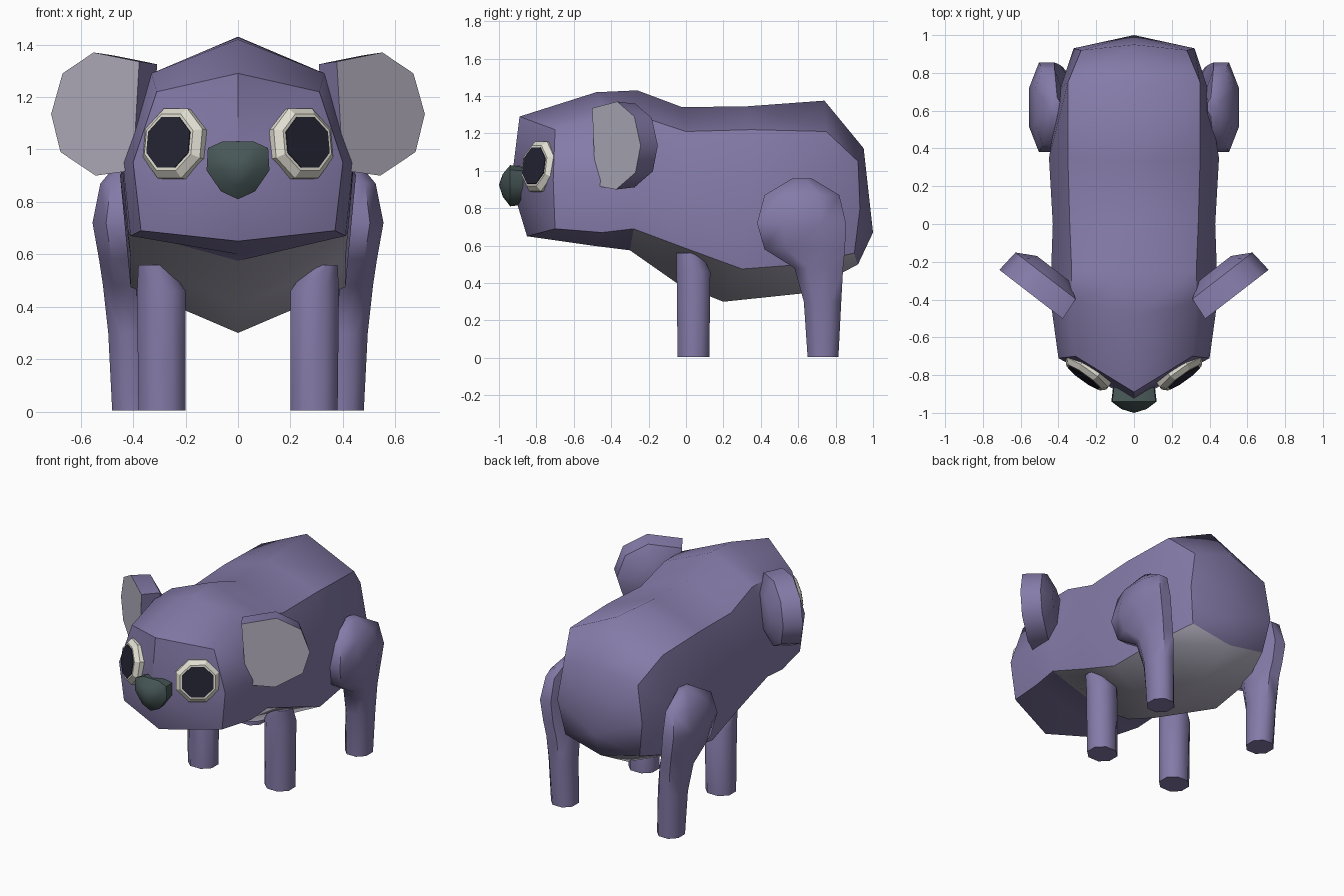
import bpy, bmesh, math
from mathutils import Vector

cube = bpy.data.objects.get("Cube")
if cube:
    bpy.data.objects.remove(cube, do_unlink=True)


def material(name, rgb):
    m = bpy.data.materials.new(name)
    m.use_nodes = True
    m.diffuse_color = (*rgb, 1)
    bsdf = next(n for n in m.node_tree.nodes if n.type == 'BSDF_PRINCIPLED')
    bsdf.inputs["Base Color"].default_value = (*rgb, 1)
    return m


FUR = material("purple fur", (0.235, 0.198, 0.395))
PALE = material("pale grey fur", (0.47, 0.45, 0.54))
WHITE = material("eye white", (0.76, 0.74, 0.65))
DARK = material("pupil", (0.018, 0.018, 0.034))
NOSE = material("nose grey green", (0.064, 0.095, 0.095))


def loft(name, rings, mats, start=None, end=None, rule=None, angle=50):
    """Skin closed rings; each end is a cap or a fan to a pole point.
    rule(segment, side) gives the material index of a face."""
    rule = rule or (lambda seg, side: 0)
    bm = bmesh.new()
    loops = [[bm.verts.new(p) for p in r] for r in rings]
    n = len(rings[0])
    for i, (a, b) in enumerate(zip(loops, loops[1:])):
        for j in range(n):
            k = (j + 1) % n
            bm.faces.new((a[j], a[k], b[k], b[j])).material_index = rule(i, j)
    for loop, pole, seg in ((loops[0], start, -1), (loops[-1], end, len(loops) - 1)):
        if pole is None:
            bm.faces.new(loop).material_index = rule(seg, 0)
        else:
            v = bm.verts.new(pole)
            for j in range(n):
                bm.faces.new((loop[j], loop[(j + 1) % n], v)).material_index = rule(seg, j)
    bmesh.ops.recalc_face_normals(bm, faces=bm.faces)
    for f in bm.faces:
        f.smooth = True
    me = bpy.data.meshes.new(name)
    bm.to_mesh(me)
    bm.free()
    me.set_sharp_from_angle(angle=math.radians(angle))
    for m in mats:
        me.materials.append(m)
    ob = bpy.data.objects.new(name, me)
    bpy.context.collection.objects.link(ob)
    return ob


def flip(points, s):
    return [(s * p[0], p[1], p[2]) for p in points]


def box_ring(z, x0, x1, y0, y1, c=0.28):
    """Rectangle with cut corners at height z."""
    cx, cy, hx, hy = (x0 + x1) / 2, (y0 + y1) / 2, (x1 - x0) / 2, (y1 - y0) / 2
    k = 1 - 2 * c
    unit = [(1, k), (k, 1), (-k, 1), (-1, k), (-1, -k), (-k, -1), (k, -1), (1, -k)]
    return [(cx + u * hx, cy + v * hy, z) for u, v in unit]


# Head and body in one skin: each half ring runs top, shoulder, side, low, bottom
halves = [
    [(0, -.89, 1.29), (.31, -.70, 1.22), (.40, -.71, .95), (.37, -.70, .69), (0, -.85, .65)],
    [(0, -.48, 1.42), (.33, -.42, 1.29), (.44, -.42, .95), (.41, -.45, .67), (0, -.50, .60)],
    [(0, -.26, 1.43), (.33, -.24, 1.29), (.44, -.28, .92), (.42, -.28, .69), (0, -.30, .575)],
    [(0, -.02, 1.34), (.34, 0, 1.21), (.43, 0, .92), (.41, 0, .585), (0, -.05, .40)],
    [(0, .33, 1.345), (.35, .35, 1.22), (.45, .35, .90), (.41, .30, .475), (0, .20, .30)],
    [(0, .74, 1.375), (.35, .75, 1.21), (.39, .72, .85), (.38, .63, .50), (0, .63, .345)],
    [(0, .95, 1.12), (.28, .92, 1.05), (.32, .93, .80), (.28, .90, .56), (0, .92, .50)],
]
rings = [h + flip(h[3:0:-1], -1) for h in halves]
loft("body", rings, [FUR, PALE], (0, -.935, .93), (0, 1.0, .67),
     rule=lambda seg, side: int(2 <= seg <= 5 and side in (3, 4)))

# Nose
nose = [(0, 1.03), (.06, 1.03), (.115, 1.005), (.12, .92), (.065, .84), (0, .81)]
nose += [(-x, z) for x, z in nose[4:0:-1]]
nose_rings = [[(x * k, y, .925 + (z - .925) * k) for x, z in nose]
              for y, k in ((-.86, .92), (-.94, 1), (-.98, .55))]
loft("nose", nose_rings, [NOSE], None, (0, -1.0, .925))

# Rounded ear outline, across and up, with a straight inner edge
ear = [(-.20, .20), (.02, .235), (.17, .155), (.225, 0), (.18, -.145), (.01, -.235), (-.17, -.215)]

for side, s in (("left", 1), ("right", -1)):
    # Ear: flat pale front, domed back
    c, u, n = Vector((.535, -.38, 1.135)), Vector((.79, .61, 0)), Vector((.61, -.79, 0))
    ear_rings = [flip([c + u * a * k - n * d + Vector((0, 0, b * k)) for a, b in ear], s)
                 for d, k in ((0, 1), (.125, .95), (.18, .5))]
    loft(side + "_ear", ear_rings, [FUR, PALE], rule=lambda seg, j: int(seg == -1))

    # Eye: bevelled white disc with a dark plate on top
    n = Vector((.575, -.80, .15)).normalized()
    u = Vector((.81, .58, 0)).normalized()
    v = u.cross(n)
    c = Vector((.245, -.785, 1.022))

    def disc(r, d):
        turn = [math.radians(22.5 + 45 * i) for i in range(8)]
        return flip([c + n * d + (u * math.cos(t) + v * math.sin(t)) * r for t in turn], s)

    loft(side + "_eye", [disc(.145, -.05), disc(.145, .008), disc(.118, .034)], [WHITE], angle=30)
    loft(side + "_pupil", [disc(.106, .03), disc(.106, .038)], [DARK], angle=30)

    # Front leg: straight post
    post = [box_ring(.005, .20, .38, -.045, .125),
            box_ring(.46, .20, .385, -.05, .13),
            box_ring(.56, .27, .38, -.05, .08)]
    loft(side + "_front_leg", [flip(r, s) for r in post], [FUR])

    # Hind leg: wide thigh narrowing to a post
    spans = [(.005, .32, .48, .65, .815), (.30, .33, .495, .63, .83),
             (.48, .34, .515, .58, .84), (.58, .36, .53, .42, .85),
             (.72, .37, .555, .38, .855), (.87, .38, .525, .42, .82),
             (.96, .39, .45, .57, .67)]
    loft(side + "_hind_leg", [flip(box_ring(*p), s) for p in spans], [FUR])
